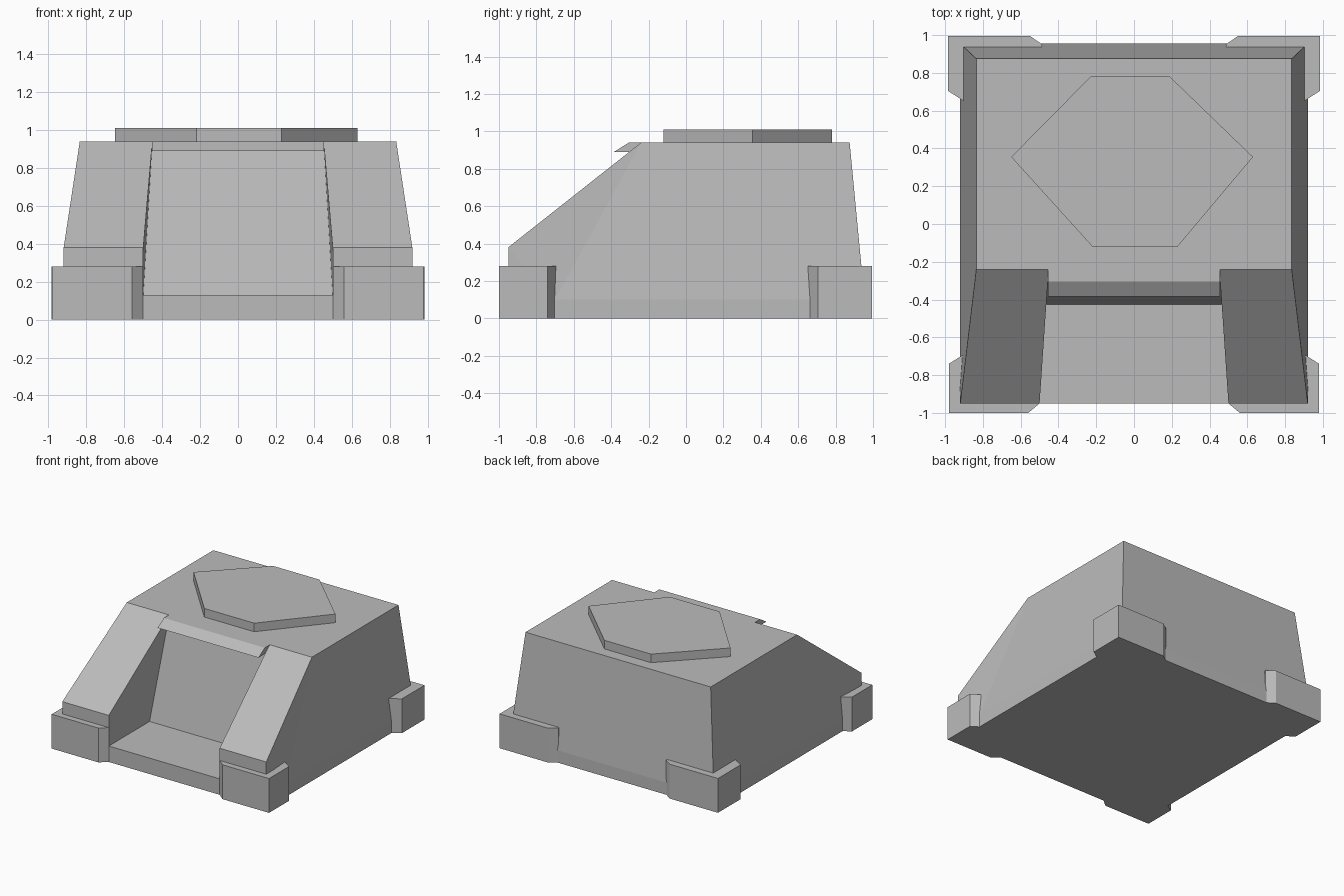
import bpy
import bmesh

cube = bpy.data.objects.get("Cube")
if cube:
    bpy.data.objects.remove(cube, do_unlink=True)

GREY = (0.5, 0.5, 0.5, 1.0)
grey = bpy.data.materials.new("plain grey")
grey.use_nodes = True
grey.diffuse_color = GREY
grey.node_tree.nodes["Principled BSDF"].inputs["Base Color"].default_value = GREY


def finish(name, bm):
    """Turn a bmesh into a flat-shaded object in the shared grey."""
    bmesh.ops.recalc_face_normals(bm, faces=bm.faces)
    mesh = bpy.data.meshes.new(name)
    bm.to_mesh(mesh)
    bm.free()
    mesh.materials.append(grey)
    obj = bpy.data.objects.new(name, mesh)
    bpy.context.collection.objects.link(obj)
    return obj


def prism(name, outline, z0, z1):
    """Extrude a flat outline upward."""
    bm = bmesh.new()
    base = bm.faces.new([bm.verts.new((x, y, z0)) for x, y in outline])
    top = bmesh.ops.extrude_face_region(bm, geom=[base], use_keep_orig=True)["geom"]
    for v in top:
        if isinstance(v, bmesh.types.BMVert):
            v.co.z = z1
    return finish(name, bm)


# Body: named corners of the +x half, mirrored across the middle
corners = {
    "toe_mid": (0, -0.95, 0), "toe_in": (0.5, -0.95, 0), "toe": (0.92, -0.95, 0),
    "heel": (0.92, 0.955, 0), "heel_mid": (0, 0.955, 0),
    "skirt_front": (0.92, -0.95, 0.1), "skirt_fold": (0.92, -0.7, 0.1),
    "skirt_back": (0.92, 0.955, 0.1), "skirt_back_mid": (0, 0.955, 0.1),
    "brow": (0.92, -0.95, 0.38), "brow_in": (0.5, -0.95, 0.38),
    "roof_front": (0.835, -0.24, 0.94), "roof_in": (0.452, -0.24, 0.94),
    "roof_front_mid": (0, -0.24, 0.94),
    "roof_back": (0.835, 0.875, 0.94), "roof_back_mid": (0, 0.875, 0.94),
    "sill": (0.5, -0.95, 0.13), "sill_mid": (0, -0.95, 0.13),
    "floor_back": (0.5, -0.425, 0.13), "floor_back_mid": (0, -0.425, 0.13),
}
panels = [
    "toe_mid toe_in toe heel heel_mid",
    "toe_mid toe_in sill sill_mid",
    "toe_in toe skirt_front brow brow_in sill",
    "toe heel skirt_back skirt_fold skirt_front",
    "heel heel_mid skirt_back_mid skirt_back",
    "skirt_back skirt_back_mid roof_back_mid roof_back",
    "skirt_front skirt_fold brow",
    "brow skirt_fold roof_front",
    "skirt_fold skirt_back roof_back roof_front",
    "brow brow_in roof_in roof_front",
    "roof_front roof_back roof_back_mid roof_front_mid roof_in",
    "sill sill_mid floor_back_mid floor_back",
    "floor_back floor_back_mid roof_front_mid roof_in",
    "brow_in sill floor_back",
    "brow_in floor_back roof_in",
]
bm = bmesh.new()
verts = {name: bm.verts.new(co) for name, co in corners.items()}
for panel in panels:
    bm.faces.new([verts[name] for name in panel.split()])
body = finish("body", bm)
mirror = body.modifiers.new("mirror", 'MIRROR')
mirror.use_clip = True

# Canopy: small wedge over the doorway
bm = bmesh.new()
section = [(-0.385, 0.89), (-0.305, 0.94), (-0.24, 0.94), (-0.252, 0.89)]
ends = [[bm.verts.new((side * 0.455, y, z)) for y, z in section] for side in (-1, 1)]
for end in ends:
    bm.faces.new(end)
for i in range(4):
    j = (i + 1) % 4
    bm.faces.new((ends[0][i], ends[0][j], ends[1][j], ends[1][i]))
finish("door_canopy", bm)

# Roof hatch: six-sided plate
prism("roof_hatch", [(-0.65, 0.355), (-0.22, -0.12), (0.23, -0.12),
                     (0.63, 0.355), (0.19, 0.78), (-0.23, 0.78)], 0.935, 1.01)

# Corner feet with chamfered ends
front_foot = [(0.98, -1), (0.98, -0.74), (0.9, -0.69),
              (0.55, -0.7), (0.5, -0.95), (0.56, -1)]
back_foot = [(0.985, 0.995), (0.985, 0.705), (0.9, 0.65),
             (0.55, 0.7), (0.485, 0.95), (0.55, 0.995)]
for label, side in (("left", 1), ("right", -1)):
    for end, outline in (("front", front_foot), ("back", back_foot)):
        prism(f"{end}_{label}_foot", [(side * x, y) for x, y in outline], 0, 0.28)
